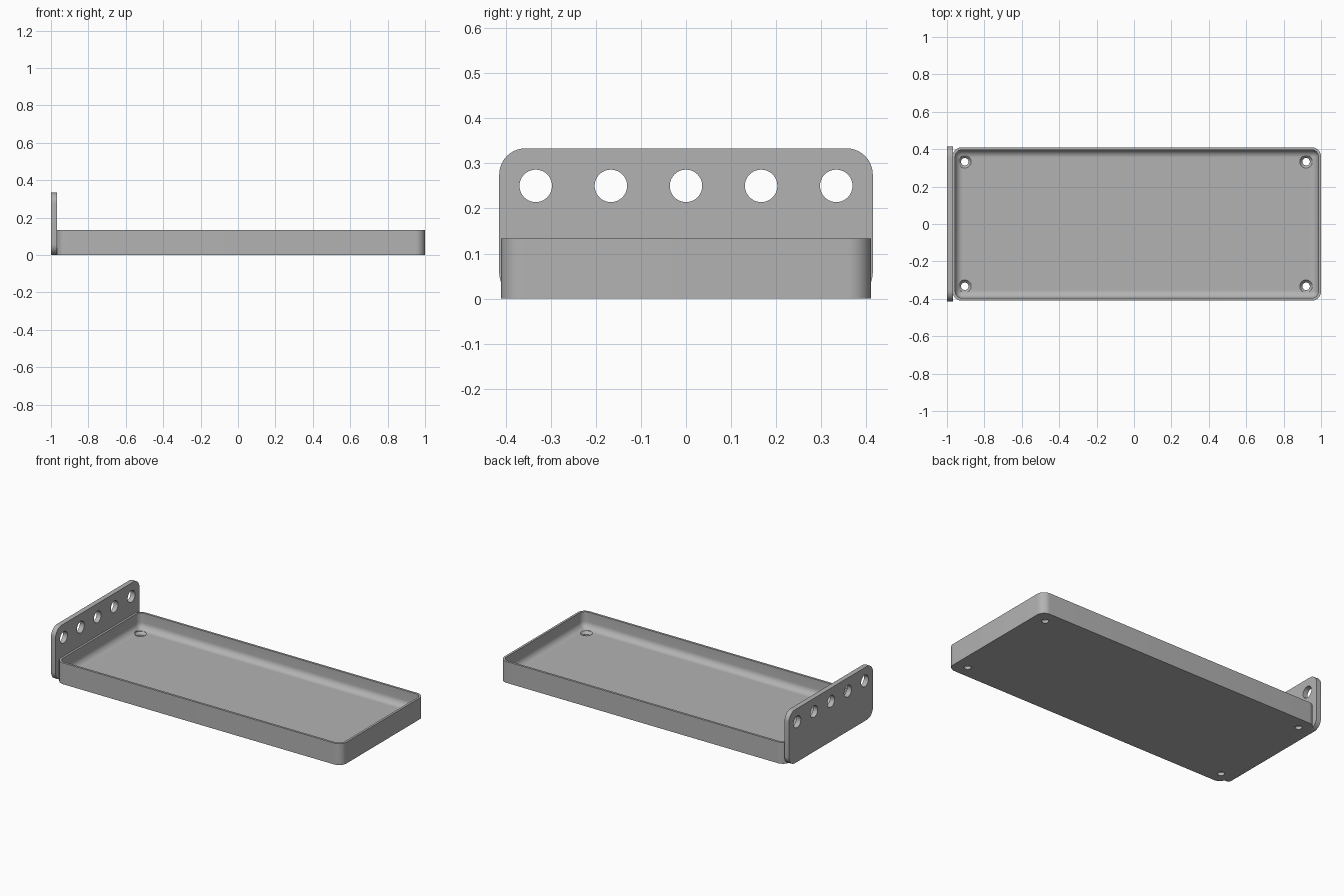
import bpy, bmesh, math
from mathutils import Vector

if "Cube" in bpy.data.objects:
    bpy.data.objects.remove(bpy.data.objects["Cube"])

grey = bpy.data.materials.new("plain grey")
grey.use_nodes = True
grey.diffuse_color = (0.45, 0.45, 0.45, 1)
grey.node_tree.nodes["Principled BSDF"].inputs["Base Color"].default_value = grey.diffuse_color

TRAY_X, TRAY_HX, TRAY_HY, TRAY_H = 0.015, 0.985, 0.41, 0.133
CORNER, WALL, FLOOR, FILLET = 0.05, 0.014, 0.034, 0.04


def rounded_rect(hx, hy, r, steps=10):
    """Counter-clockwise outline with rounded corners."""
    pts = []
    for k, (sx, sy) in enumerate([(1, 1), (-1, 1), (-1, -1), (1, -1)]):
        for i in range(steps + 1):
            a = math.pi / 2 * (k + i / steps)
            pts.append((sx * (hx - r) + r * math.cos(a), sy * (hy - r) + r * math.sin(a)))
    return pts


def circle(r, n=40):
    return [(r * math.cos(2 * math.pi * i / n), r * math.sin(2 * math.pi * i / n)) for i in range(n)]


def loft(bm, rings):
    """Closed solid through rings of points, capped at both ends."""
    loops = [[bm.verts.new(p) for p in ring] for ring in rings]
    n = len(loops[0])
    for a, b in zip(loops, loops[1:]):
        for i in range(n):
            j = (i + 1) % n
            bm.faces.new((a[i], a[j], b[j], b[i]))
    bm.faces.new(loops[0][::-1])
    bm.faces.new(loops[-1])


def finish(name, bm):
    bmesh.ops.recalc_face_normals(bm, faces=bm.faces[:])
    me = bpy.data.meshes.new(name)
    bm.to_mesh(me)
    bm.free()
    ob = bpy.data.objects.new(name, me)
    bpy.context.collection.objects.link(ob)
    me.materials.append(grey)
    return ob


def cut(ob, cutter):
    """Subtract the cutter, then smooth the rounded surfaces."""
    mod = ob.modifiers.new("holes", 'BOOLEAN')
    mod.operation, mod.solver, mod.object = 'DIFFERENCE', 'EXACT', cutter
    bpy.ops.object.select_all(action='DESELECT')
    bpy.context.view_layer.objects.active = ob
    ob.select_set(True)
    bpy.ops.object.modifier_apply(modifier=mod.name)
    bpy.data.objects.remove(cutter)
    bpy.ops.object.shade_smooth_by_angle(angle=math.radians(30))


# Tray: outer wall, rim, inner wall and filleted floor as one skin
levels = [(0, 0), (0, TRAY_H), (WALL, TRAY_H)]
for i in range(9):
    a = math.pi / 2 * i / 8
    levels.append((WALL + FILLET * (1 - math.cos(a)), FLOOR + FILLET * (1 - math.sin(a))))
rings = []
for inset, z in levels:
    outline = rounded_rect(TRAY_HX - inset, TRAY_HY - inset, max(CORNER - inset, 0.008))
    rings.append([(x + TRAY_X, y, z) for x, y in outline])
bm = bmesh.new()
loft(bm, rings)
tray = finish("tray", bm)

# Countersunk screw holes in the tray corners
bm = bmesh.new()
for x in (-0.905, 0.92):
    for y in (-0.333, 0.333):
        profile = [(0.02, -0.05), (0.02, 0.018), (0.034, FLOOR), (0.034, 0.1)]
        loft(bm, [[(x + px, y + py, z) for px, py in circle(r)] for r, z in profile])
cut(tray, finish("screw_hole_cutter", bm))

# Upright end plate
bm = bmesh.new()
loft(bm, [[(x, y, z + 0.1665) for y, z in rounded_rect(0.414, 0.1665, 0.058)]
          for x in (-1.0, -0.969)])
plate = finish("end_plate", bm)

# Row of five round holes
bm = bmesh.new()
for i in range(-2, 3):
    loft(bm, [[(x, i * 0.1665 + py, 0.25 + pz) for py, pz in circle(0.036)]
              for x in (-1.1, -0.9)])
cut(plate, finish("plate_hole_cutter", bm))
